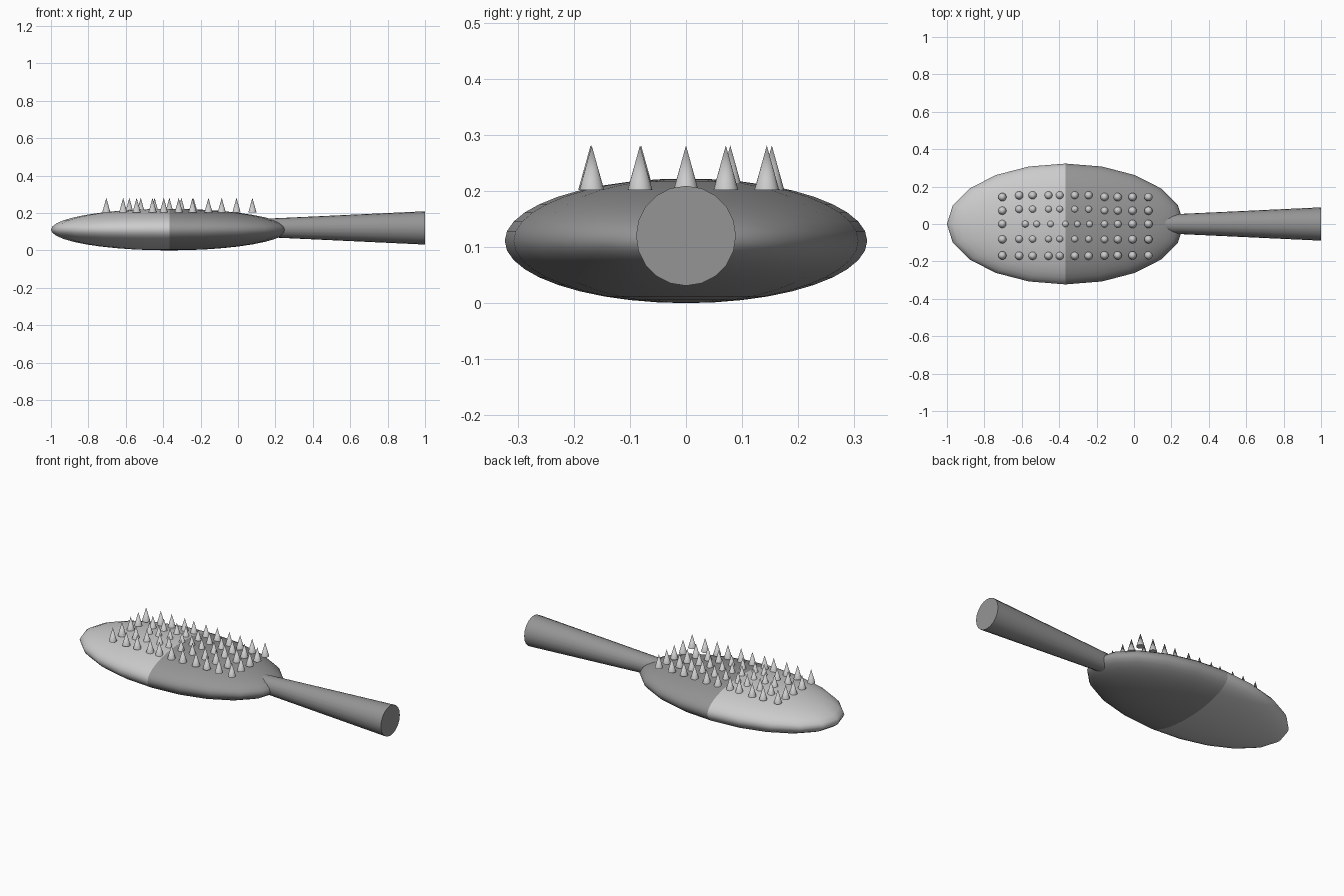
import bpy, bmesh, math
from mathutils import Matrix

if "Cube" in bpy.data.objects:
    bpy.data.objects.remove(bpy.data.objects["Cube"])

dark = bpy.data.materials.new("dark_grey")
dark.diffuse_color = (0.3, 0.3, 0.3, 1)
dark.use_nodes = True
dark.node_tree.nodes["Principled BSDF"].inputs["Base Color"].default_value = dark.diffuse_color


def finish(name, bm, mat=None, angle=40):
    mesh = bpy.data.meshes.new(name)
    bm.to_mesh(mesh)
    bm.free()
    ob = bpy.data.objects.new(name, mesh)
    bpy.context.collection.objects.link(ob)
    if mat:
        mesh.materials.append(mat)
    bpy.ops.object.select_all(action='DESELECT')
    ob.select_set(True)
    bpy.context.view_layer.objects.active = ob
    bpy.ops.object.shade_smooth_by_angle(angle=math.radians(angle))
    return ob


# Brush head: a flattened ellipsoid split into a light tip half and a dark rear half
def head_half(name, side, mat=None):
    bm = bmesh.new()
    bmesh.ops.create_uvsphere(bm, u_segments=20, v_segments=20, radius=1)
    cut = [f for f in bm.faces if f.calc_center_median().x * side < 0]
    bmesh.ops.delete(bm, geom=cut, context='FACES')
    bm.transform(Matrix.Translation((-0.367, 0, 0.111))
                 @ Matrix.Diagonal((0.633, 0.323, 0.111, 1)))
    finish(name, bm, mat, 60)


head_half("head_tip_half", -1)
head_half("head_rear_half", 1, dark)

# Handle: tapered rod running out of the head along x
x0, x1 = 0.1, 1.0
bm = bmesh.new()
bmesh.ops.create_cone(bm, cap_ends=True, segments=20, radius1=0.047,
                      radius2=0.089, depth=x1 - x0)
bm.transform(Matrix.Translation(((x0 + x1) / 2, 0, 0.12))
             @ Matrix.Rotation(math.pi / 2, 4, 'Y'))
finish("handle", bm, dark)

# Bristles: five rows of small cones, slightly irregular in the middle block
ends = [-0.704, -0.158, -0.087, -0.008, 0.077]
block = [-0.614, -0.542, -0.457, -0.397, -0.317, -0.243]
centre_block = [-0.581, -0.52, -0.446, -0.367, -0.303, -0.238]
spots = []
for y_end, y_block in ((0.144, 0.153), (0.071, 0.079), (0, 0),
                       (-0.082, -0.08), (-0.168, -0.17)):
    spots += [(x, y_end) for x in ends]
    spots += [(x, y_block) for x in (centre_block if y_end == 0 else block)]

bm = bmesh.new()
base, tip = 0.202, 0.281
for x, y in spots:
    bmesh.ops.create_cone(bm, cap_ends=True, segments=16, radius1=0.022,
                          radius2=0, depth=tip - base,
                          matrix=Matrix.Translation((x, y, (base + tip) / 2)))
finish("bristles", bm)
